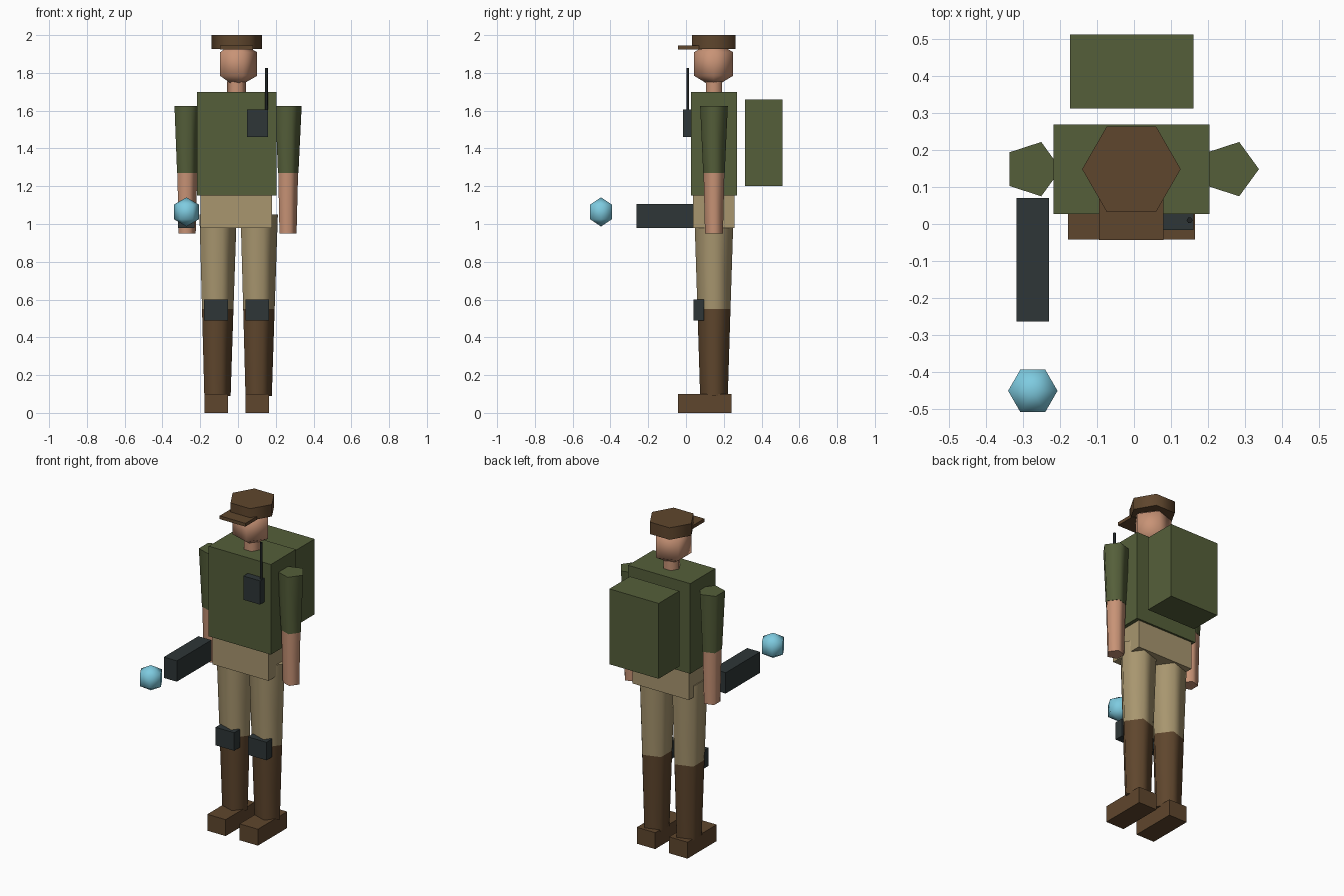
import bpy
import math

cube = bpy.data.objects.get("Cube")
if cube:
    bpy.data.objects.remove(cube, do_unlink=True)

# Body axis
CX, CY = -0.007, 0.148


def material(name, rgb):
    """Flat material from an sRGB colour in 0-255."""
    lin = [((c / 255 + 0.055) / 1.055) ** 2.4 for c in rgb] + [1.0]
    mat = bpy.data.materials.new(name)
    mat.use_nodes = True
    mat.diffuse_color = lin
    bsdf = mat.node_tree.nodes["Principled BSDF"]
    bsdf.inputs["Base Color"].default_value = lin
    bsdf.inputs["Roughness"].default_value = 0.9
    return mat


green = material("olive green", (85, 95, 58))
tan = material("khaki tan", (168, 150, 111))
brown = material("leather brown", (95, 70, 45))
skin = material("skin", (200, 147, 118))
dark = material("dark slate", (46, 54, 55))
black = material("antenna black", (30, 34, 35))
blue = material("light blue", (126, 203, 224))


def finish(name, mat):
    ob = bpy.context.object
    ob.name = ob.data.name = name
    ob.data.materials.append(mat)
    return ob


def box(name, mat, xs, ys, zs):
    """Box from its low and high limits on each axis."""
    spans = (xs, ys, zs)
    bpy.ops.mesh.primitive_cube_add(size=1, location=[(a + b) / 2 for a, b in spans])
    ob = finish(name, mat)
    ob.scale = [b - a for a, b in spans]
    bpy.ops.object.transform_apply(location=False, rotation=False, scale=True)
    return ob


def taper(name, mat, x, y, zs, r_low, r_high, sides):
    """Tapered prism with its first corner towards +x."""
    bpy.ops.mesh.primitive_cone_add(
        vertices=sides, radius1=r_low, radius2=r_high, depth=zs[1] - zs[0],
        location=(x, y, sum(zs) / 2), rotation=(0, 0, math.pi / 2 * (-1)))
    ob = finish(name, mat)
    bpy.ops.object.transform_apply(location=False, rotation=True, scale=False)
    bpy.ops.object.shade_smooth_by_angle(angle=math.radians(80))
    return ob


def ball(name, mat, centre, radius, sides, rings):
    """Coarse smooth sphere with a corner towards +x."""
    bpy.ops.mesh.primitive_uv_sphere_add(
        segments=sides, ring_count=rings, radius=radius, location=centre)
    ob = finish(name, mat)
    bpy.ops.object.shade_smooth()
    return ob


# Trunk
box("torso", green, (CX - 0.21, CX + 0.21), (0.027, 0.269), (1.15, 1.70))
box("hips", tan, (-0.199, 0.181), (0.037, 0.257), (0.98, 1.155))
box("backpack", green, (-0.173, 0.16), (0.312, 0.511), (1.20, 1.66))

# Head and cap
taper("neck", skin, CX, CY, (1.69, 1.755), 0.05, 0.05, 6)
ball("head", skin, (CX, CY - 0.002, 1.847), 0.125, 5, 2)
taper("cap", brown, CX, CY, (1.927, 2.0), 0.133, 0.133, 6)
box("cap_visor", brown, (-0.094, 0.08), (-0.043, 0.085), (1.925, 1.945))

# Limbs, same orientation on both sides
for side, s in (("left", 1), ("right", -1)):
    ax = CX + s * 0.267
    taper(side + "_sleeve", green, ax, CY, (1.27, 1.625), 0.06, 0.077, 5)
    taper(side + "_forearm", skin, ax, CY, (0.95, 1.27), 0.05, 0.058, 5)

    lx = CX + s * 0.109
    taper(side + "_thigh", tan, lx, CY, (0.55, 1.05), 0.092, 0.109, 5)
    taper(side + "_boot_shaft", brown, lx, CY, (0.09, 0.55), 0.077, 0.092, 5)
    box(side + "_boot_foot", brown, (lx - 0.062, lx + 0.062), (-0.042, 0.24), (0, 0.1))
    box(side + "_knee_pad", dark, (lx - 0.063, lx + 0.063), (0.039, 0.094), (0.49, 0.60))

# Radio on the chest
box("radio", dark, (0.047, 0.16), (-0.016, 0.028), (1.46, 1.605))
taper("radio_antenna", black, 0.15, 0.01, (1.6, 1.827), 0.008, 0.008, 6)

# Held device and the glowing ball ahead of it
box("hand_device", dark, (-0.317, -0.229), (-0.263, 0.07), (0.98, 1.107))
ball("blue_ball", blue, (-0.273, -0.45, 1.064), 0.077, 6, 3)

# Turn the spheres' first corner to +x if the primitive placed it elsewhere
for name in ("head", "blue_ball"):
    ob = bpy.data.objects[name]
    tip = max(ob.data.vertices, key=lambda v: v.co.xy.length).co
    turn = -math.atan2(tip.y, tip.x)
    for v in ob.data.vertices:
        x, y = v.co.x, v.co.y
        v.co.x = x * math.cos(turn) - y * math.sin(turn)
        v.co.y = x * math.sin(turn) + y * math.cos(turn)
